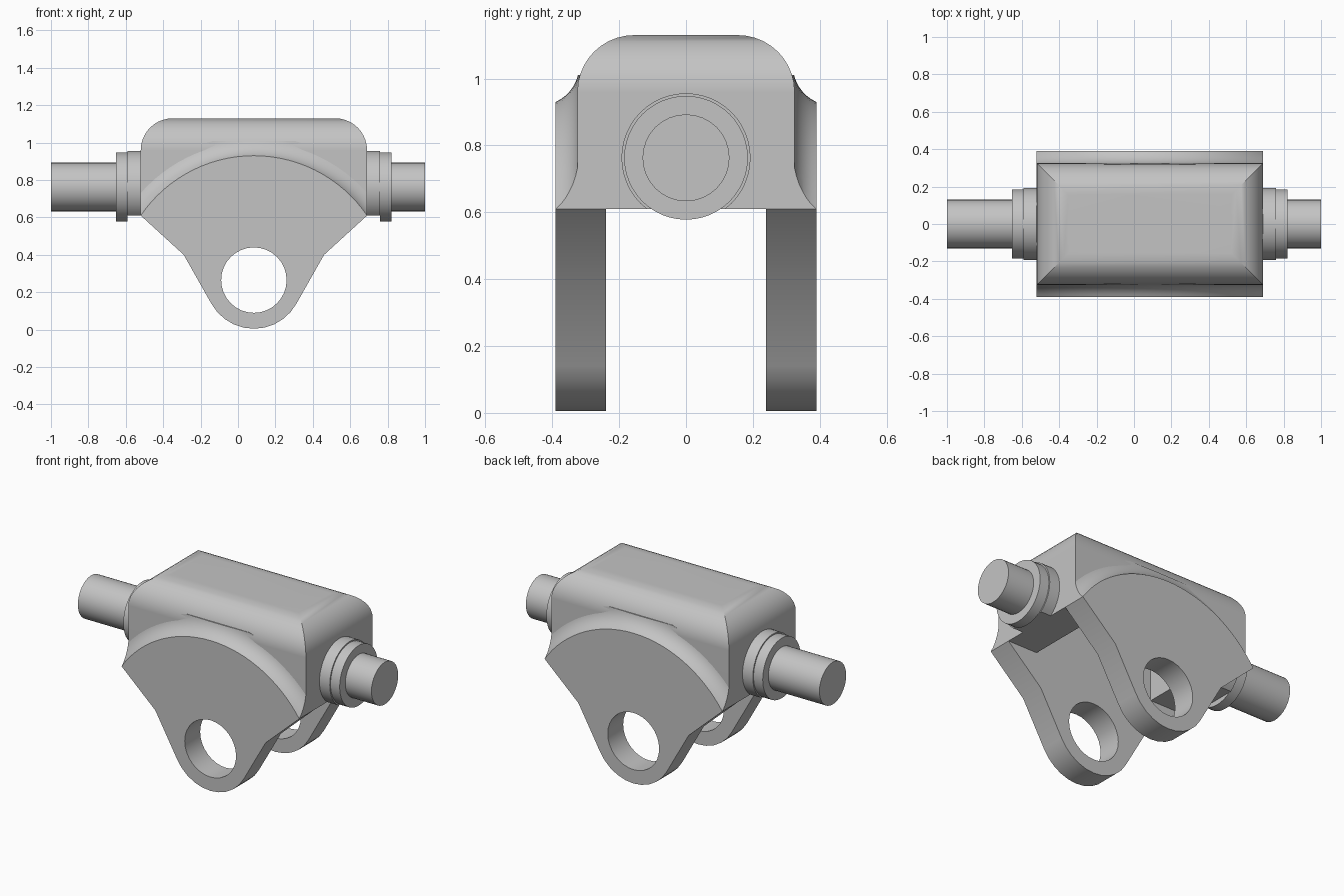
import bpy, bmesh, math

old = bpy.data.objects.get("Cube")
if old:
    bpy.data.objects.remove(old, do_unlink=True)

steel = bpy.data.materials.new("light grey steel")
steel.use_nodes = True
steel.diffuse_color = (0.55, 0.55, 0.55, 1)
steel.node_tree.nodes["Principled BSDF"].inputs["Base Color"].default_value = (0.55, 0.55, 0.55, 1)

CX = 0.085            # middle of the housing along x
HALF_X, HALF_Y = 0.605, 0.325
BASE, TOP = 0.61, 1.13
EDGE_R = 0.17         # rounding of the top edges
PIN_Z = 0.265         # centre of the lug eye
AXLE_Z = 0.763


def arc(cu, cv, r, start, end, n):
    """Points on an arc, angles in degrees."""
    return [(cu + r * math.cos(math.radians(start + (end - start) * i / n)),
             cv + r * math.sin(math.radians(start + (end - start) * i / n)))
            for i in range(n + 1)]


def make(name, bm):
    bmesh.ops.recalc_face_normals(bm, faces=bm.faces)
    mesh = bpy.data.meshes.new(name)
    bm.to_mesh(mesh)
    bm.free()
    mesh.materials.append(steel)
    ob = bpy.data.objects.new(name, mesh)
    bpy.context.collection.objects.link(ob)
    return ob


def prism(name, pts, axis, a, b):
    """Extrude a (horizontal, z) profile along x or y from a to b."""
    bm = bmesh.new()
    place = (lambda u, v, t: (t, u, v)) if axis == "x" else (lambda u, v, t: (u, t, v))
    rings = [[bm.verts.new(place(u, v, t)) for u, v in pts] for t in (a, b)]
    for ring in rings:
        bm.faces.new(ring)
    n = len(pts)
    for i in range(n):
        j = (i + 1) % n
        bm.faces.new((rings[0][i], rings[0][j], rings[1][j], rings[1][i]))
    return make(name, bm)


def lathe(name, profile, cx, cz, n):
    """Revolve (radius, y) points about a y-parallel axis and cap both ends."""
    bm = bmesh.new()
    rings = [[bm.verts.new((cx + x, y, cz + z)) for x, z in arc(0, 0, r, 0, 360, n)[:-1]]
             for r, y in profile]
    bm.faces.new(rings[0])
    bm.faces.new(rings[-1])
    for lo, hi in zip(rings, rings[1:]):
        for i in range(n):
            j = (i + 1) % n
            bm.faces.new((lo[i], lo[j], hi[j], hi[i]))
    return make(name, bm)


def activate(ob):
    bpy.ops.object.select_all(action="DESELECT")
    ob.select_set(True)
    bpy.context.view_layer.objects.active = ob


def cut(ob, tool, operation):
    activate(ob)
    mod = ob.modifiers.new("cut", "BOOLEAN")
    mod.operation, mod.object, mod.solver = operation, tool, "EXACT"
    bpy.ops.object.modifier_apply(modifier=mod.name)
    bpy.data.objects.remove(tool, do_unlink=True)


def smooth(ob):
    activate(ob)
    bpy.ops.object.shade_smooth_by_angle(angle=math.radians(30))
    mod = ob.modifiers.new("flat face normals", "WEIGHTED_NORMAL")
    mod.keep_sharp = True


def rounded(center, half, bottom):
    """Box profile with its two top corners rounded."""
    right = arc(center + half - EDGE_R, TOP - EDGE_R, EDGE_R, 0, 90, 10)
    left = arc(center - half + EDGE_R, TOP - EDGE_R, EDGE_R, 90, 180, 10)
    return [(center + half, bottom)] + right + left + [(center - half, bottom)]


def rect(u0, u1, v0, v1):
    return [(u0, v0), (u1, v0), (u1, v1), (u0, v1)]


# Housing: two rounded profiles crossed, hollow underneath
housing = prism("housing", rounded(0, HALF_Y, BASE), "x", -0.8, 0.9)
cut(housing, prism("end_profile", rounded(CX, HALF_X, 0.5), "y", -0.6, 0.6), "INTERSECT")
cut(housing, prism("cavity", rect(CX - 0.405, CX + 0.405, 0.5, 0.95), "y", -0.24, 0.24), "DIFFERENCE")
smooth(housing)

# Side plates: concave flare above, tapering to a lug with an eye below
flare = [(0.84, 0.24)] + [(r, y) for r, y in arc(0.84, 0.438, 0.118, 270, 204, 8)]
outline = ([(CX - HALF_X, 1.01), (CX - HALF_X, BASE), (CX - 0.375, 0.4)]
           + arc(CX, PIN_Z, 0.26, 208.7, 331.3, 10)
           + [(CX + 0.375, 0.4), (CX + HALF_X, BASE), (CX + HALF_X, 1.01)])
for side, name in ((-1, "front_lug_plate"), (1, "back_lug_plate")):
    plate = lathe(name, [(r, side * y) for r, y in flare], CX, 0.198, 96)
    cut(plate, prism("plate_outline", outline, "y", -0.6, 0.6), "INTERSECT")
    eye = arc(CX, PIN_Z, 0.175, 0, 360, 32)[:-1]
    cut(plate, prism("eye", eye, "y", -0.6, 0.6), "DIFFERENCE")
    smooth(plate)

# Axle stubs, each with a stepped collar; the inner step is flat underneath
for name, direction, face, tip in (("right", -1, CX - HALF_X, -1.0), ("left", 1, CX + HALF_X, 1.0)):
    steps = (("inner_collar", 0.193, 0, 0.07), ("outer_collar", 0.185, 0.07, 0.132))
    for part, radius, a, b in steps:
        ring = arc(0, AXLE_Z, radius, 0, 360, 48)[:-1]
        if part == "inner_collar":
            ring = [(y, max(z, BASE)) for y, z in ring]
        smooth(prism(f"{name}_{part}", ring, "x", face + direction * a, face + direction * b))
    shaft = arc(0, AXLE_Z, 0.13, 0, 360, 32)[:-1]
    smooth(prism(f"{name}_axle", shaft, "x", face + direction * 0.13, tip))
